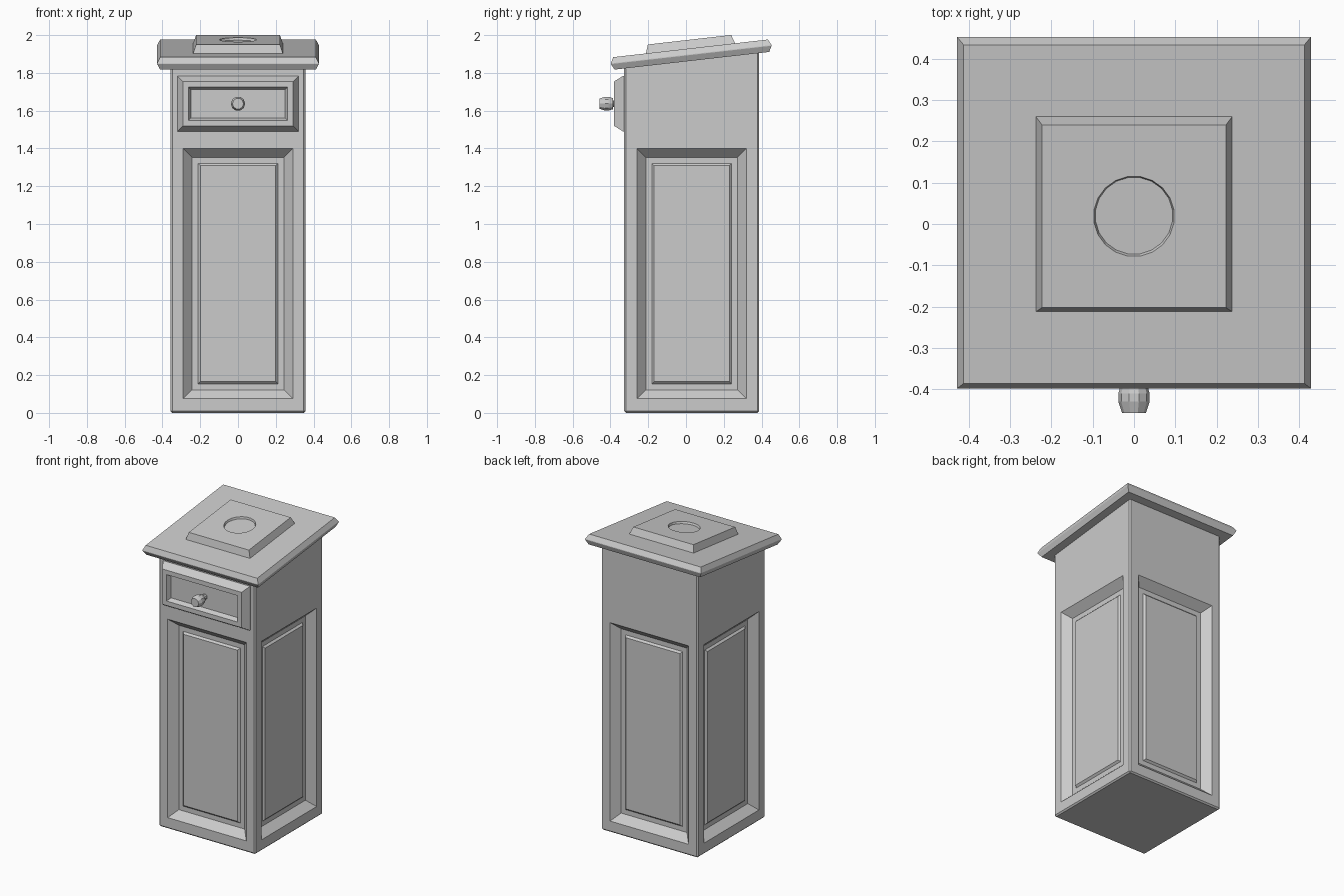
import bpy
import bmesh
from math import pi, cos, sin, sqrt, radians
from mathutils import Matrix, Vector

if "Cube" in bpy.data.objects:
    bpy.data.objects.remove(bpy.data.objects["Cube"], do_unlink=True)

grey = bpy.data.materials.new("plain grey")
grey.use_nodes = True
grey.diffuse_color = (0.6, 0.6, 0.6, 1)
grey.node_tree.nodes["Principled BSDF"].inputs["Base Color"].default_value = (0.6, 0.6, 0.6, 1)

CENTRE_Y = 0.03
HALF = 0.357
TILT = radians(6.5)
LID_CENTRE = Vector((0, 0.0275, 1.897))


def finish(bm, name, location=(0, 0, 0), turn=0):
    bmesh.ops.recalc_face_normals(bm, faces=bm.faces)
    mesh = bpy.data.meshes.new(name)
    bm.to_mesh(mesh)
    bm.free()
    mesh.materials.append(grey)
    obj = bpy.data.objects.new(name, mesh)
    obj.location = location
    obj.rotation_euler.x = turn
    bpy.context.collection.objects.link(obj)
    return obj


def box(bm, size, centre):
    matrix = Matrix.Translation(centre) @ Matrix.Diagonal((*size, 1))
    return bmesh.ops.create_cube(bm, size=1, matrix=matrix)


def ring(bm, radius, z, sides, phase=0):
    angles = [phase + 2 * pi * i / sides for i in range(sides)]
    return [bm.verts.new((radius * cos(a), radius * sin(a), z)) for a in angles]


def stack(bm, levels, sides, phase=0, cap_top=True):
    """Skin a pile of polygon rings given as (radius, height)."""
    rings = [ring(bm, r, z, sides, phase) for r, z in levels]
    for low, high in zip(rings, rings[1:]):
        for i in range(sides):
            j = (i + 1) % sides
            bm.faces.new((low[i], low[j], high[j], high[i]))
    bm.faces.new(rings[0][::-1])
    if cap_top:
        bm.faces.new(rings[-1])
    return rings[-1]


def inset(bm, faces, steps):
    for thickness, depth in steps:
        bmesh.ops.inset_individual(bm, faces=faces, thickness=thickness,
                                   depth=depth, use_even_offset=True)


# Cabinet body with softened edges
bm = bmesh.new()
box(bm, (2 * HALF, 2 * HALF, 1.9), (0, CENTRE_Y, 0.95))
soft = [e for e in bm.edges if min(v.co.z for v in e.verts) < 0.1]
bmesh.ops.bevel(bm, geom=soft, offset=0.009, segments=1, affect='EDGES')

# Recessed panels with a raised field on all four sides
cuts = [((0, 0, z), (0, 0, 1)) for z in (0.075, 1.4)]
for s in (-0.29, 0.29):
    cuts += [((s, 0, 0), (1, 0, 0)), ((0, CENTRE_Y + s, 0), (0, 1, 0))]
for point, normal in cuts:
    bmesh.ops.bisect_plane(bm, geom=bm.verts[:] + bm.edges[:] + bm.faces[:],
                           plane_co=point, plane_no=normal)
bm.normal_update()
panels = []
for f in bm.faces:
    c = f.calc_center_median()
    middle = abs(c.x) < 0.01 or abs(c.y - CENTRE_Y) < 0.01
    if abs(f.normal.z) < 0.1 and middle and 0.075 < c.z < 1.4:
        panels.append(f)
inset(bm, panels, ((0.047, -0.05), (0.032, 0), (0.012, 0.012)))

# Slope the top to meet the lid
for v in bm.verts:
    if v.co.z > 1.8:
        v.co.z = LID_CENTRE.z + (v.co.y - LID_CENTRE.y) * sin(TILT)
finish(bm, "cabinet_body")

# Drawer front with chamfered rim and sunken field
bm = bmesh.new()
box(bm, (0.64, 0.02, 0.292), (0, -0.325, 1.637))
bm.normal_update()
front = [f for f in bm.faces if f.normal.y < -0.9]
inset(bm, front, ((0.028, 0.045), (0.03, 0), (0.013, -0.03)))
finish(bm, "drawer_front")

# Drawer knob
bm = bmesh.new()
stack(bm, ((0.018, 0), (0.018, 0.035), (0.031, 0.037), (0.038, 0.06),
           (0.038, 0.08), (0.029, 0.107)), 10)
finish(bm, "drawer_knob", (0, -0.35, 1.637), pi / 2)

# Sloping lid
bm = bmesh.new()
R = sqrt(2)
stack(bm, ((0.412 * R, -0.033), (0.428 * R, -0.002), (0.428 * R, 0.002), (0.412 * R, 0.033)),
      4, pi / 4)
finish(bm, "lid", LID_CENTRE, TILT)

# Raised block on the lid with a shallow round dish
bm = bmesh.new()
SIDES = 20
corners = stack(bm, ((0.238 * R, 0.031), (0.222 * R, 0.079)), 4, pi / 4, cap_top=False)
rim = ring(bm, 0.098, 0.079, SIDES, pi / 4)
floor = ring(bm, 0.094, 0.066, SIDES, pi / 4)
quarter = SIDES // 4
for k in range(4):
    arc = [rim[(k * quarter + i) % SIDES] for i in range(quarter + 1)]
    bm.faces.new([corners[k], corners[(k + 1) % 4]] + arc[::-1])
for i in range(SIDES):
    j = (i + 1) % SIDES
    bm.faces.new((rim[i], rim[j], floor[j], floor[i]))
bm.faces.new(floor)
finish(bm, "lid_block", LID_CENTRE, TILT)
